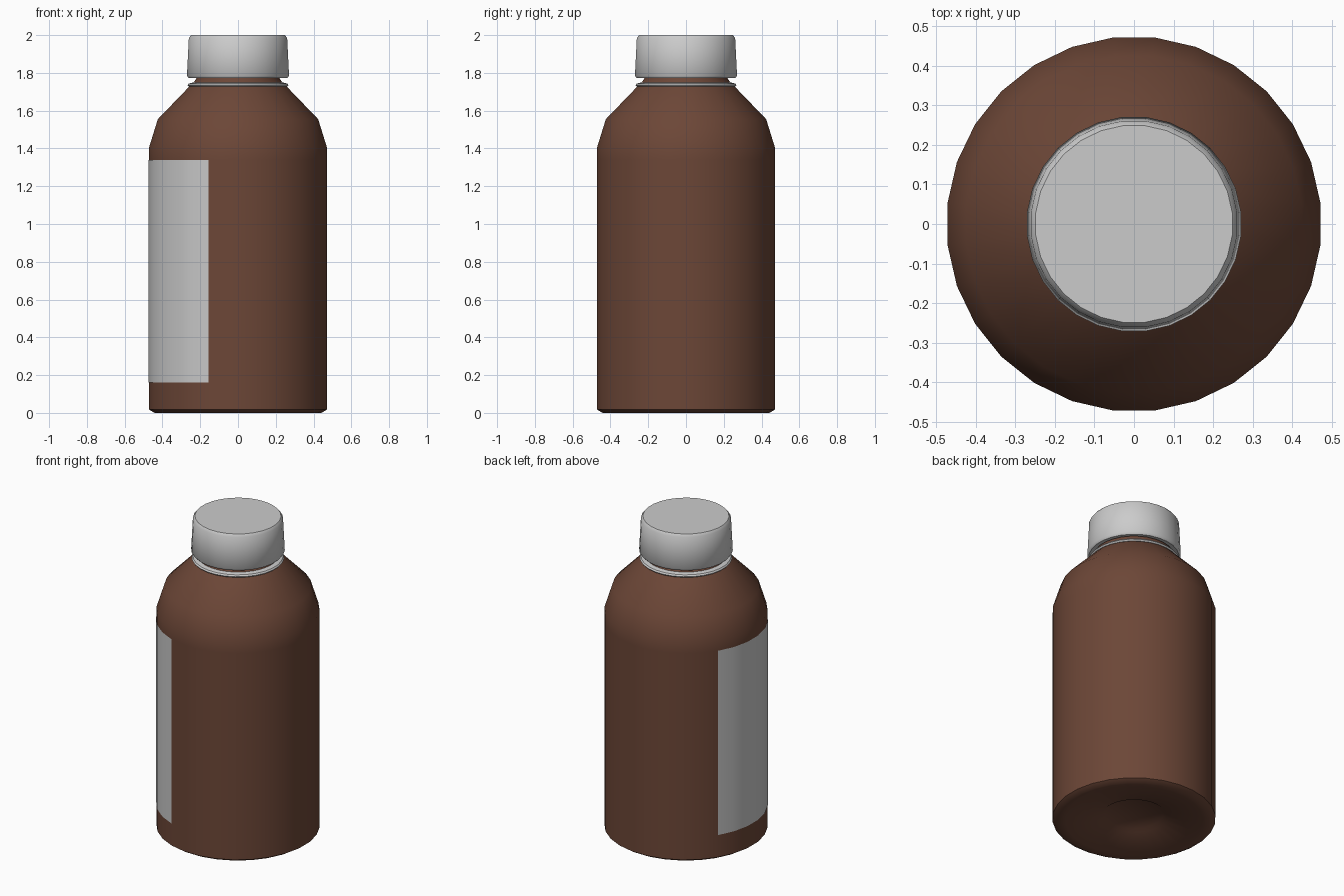
import bpy
import math

if "Cube" in bpy.data.objects:
    bpy.data.objects.remove(bpy.data.objects["Cube"])

SIDES = 28
STEP = 2 * math.pi / SIDES


def lathe(name, profile, first=0, count=SIDES, color=None, closed=False, angle=35):
    """Revolve an (r, z) profile, travelling up the outside, over `count` segments."""
    full = count == SIDES
    columns = count if full else count + 1
    verts, rings = [], []
    for r, z in profile:
        if r == 0:                                   # pole
            rings.append([len(verts)] * columns)
            verts.append((0, 0, z))
        else:
            rings.append([len(verts) + i for i in range(columns)])
            for i in range(columns):
                a = (first + i + 0.5) * STEP
                verts.append((r * math.cos(a), r * math.sin(a), z))
    pairs = list(zip(rings, rings[1:]))
    if closed:
        pairs.append((rings[-1], rings[0]))
    faces = []
    for low, high in pairs:
        for i in range(count):
            j = (i + 1) % columns
            quad = [low[i], low[j], high[j], high[i]]
            faces.append(list(dict.fromkeys(quad)))
    mesh = bpy.data.meshes.new(name)
    mesh.from_pydata(verts, [], faces)
    mesh.update()
    obj = bpy.data.objects.new(name, mesh)
    bpy.context.collection.objects.link(obj)
    if color:
        mat = bpy.data.materials.new(name + "_color")
        mat.diffuse_color = color
        mat.use_nodes = True
        mat.node_tree.nodes["Principled BSDF"].inputs["Base Color"].default_value = mat.diffuse_color
        mesh.materials.append(mat)
    bpy.ops.object.select_all(action='DESELECT')
    obj.select_set(True)
    bpy.context.view_layer.objects.active = obj
    bpy.ops.object.shade_smooth_by_angle(angle=math.radians(angle))
    return obj


# Bottle: hollowed base, straight wall, two-step shoulder, neck
lathe("bottle_body", [
    (0, 0.055), (0.17, 0.05), (0.19, 0.035), (0.40, 0.004), (0.445, 0.0),
    (0.474, 0.018), (0.474, 0.16), (0.474, 1.34), (0.474, 1.405),
    (0.427, 1.555), (0.262, 1.725), (0.24, 1.745), (0.222, 1.77),
    (0.222, 1.82), (0, 1.82)], color=(0.15, 0.062, 0.038, 1), angle=50)

# Label: thin wrap around the left side
lathe("label", [(0.476, 0.16), (0.476, 1.34)], first=11, count=8)

# Tamper ring below the cap
lathe("neck_ring", [
    (0.235, 1.73), (0.262, 1.727), (0.269, 1.735), (0.262, 1.744),
    (0.235, 1.75)], closed=True)

# Screw cap: slightly tapered, softened rims
lathe("cap", [
    (0, 1.80), (0.225, 1.80), (0.235, 1.775), (0.262, 1.772), (0.272, 1.785),
    (0.262, 1.985), (0.25, 2.0), (0, 2.0)], angle=50)
